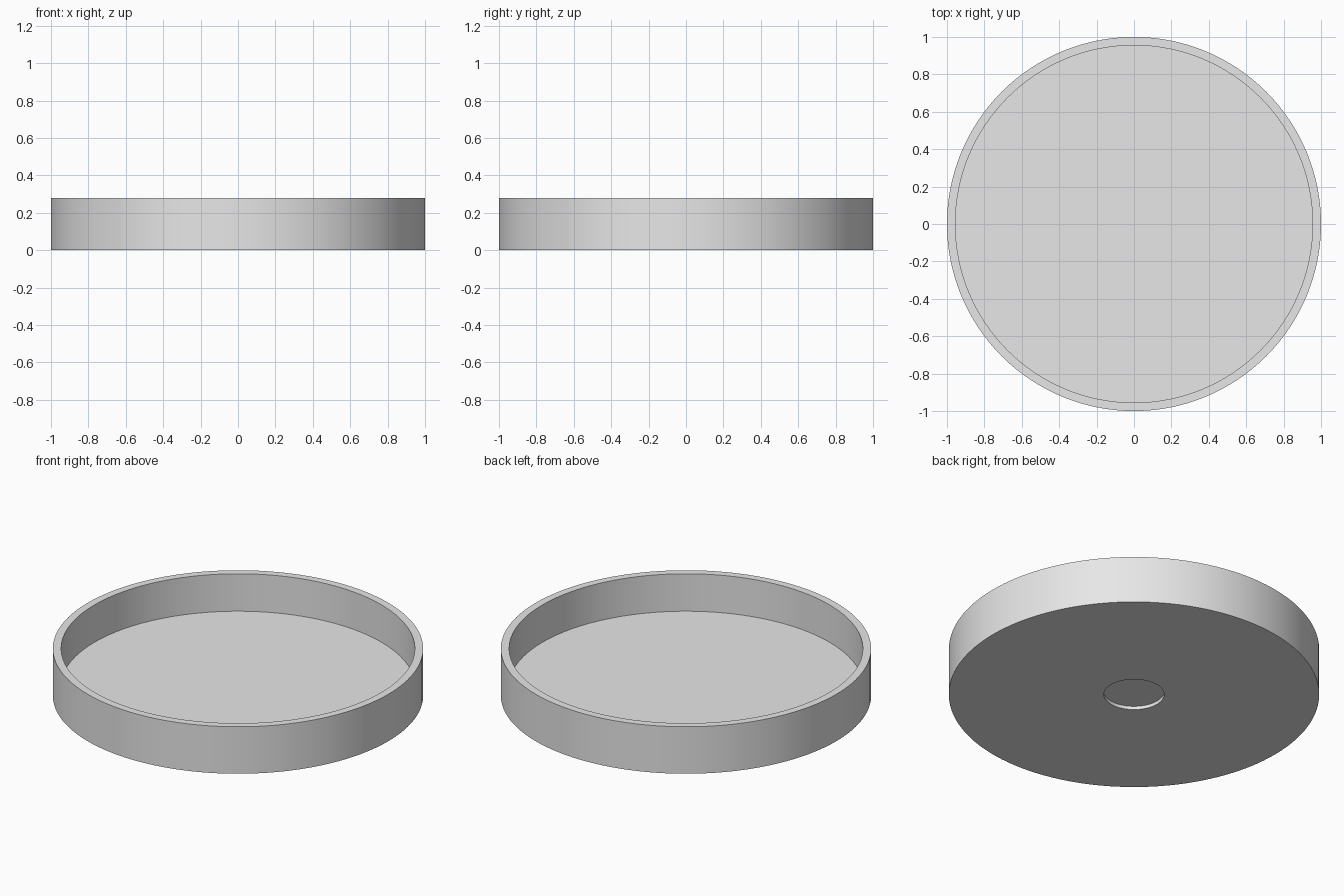
import bpy, bmesh, math

cube = bpy.data.objects.get("Cube")
if cube:
    bpy.data.objects.remove(cube, do_unlink=True)

SEGMENTS = 128
HEIGHT, FLOOR, RECESS = 0.28, 0.057, 0.02
OUTER, INNER, HOLE = 1.0, 0.955, 0.163

grey = bpy.data.materials.new("light grey")
grey.use_nodes = True
grey.diffuse_color = (0.8, 0.8, 0.8, 1)
grey.node_tree.nodes["Principled BSDF"].inputs["Base Color"].default_value = (0.8, 0.8, 0.8, 1)

# Cross-section from the recess ceiling, round the wall, to the dish floor
profile = [(HOLE, RECESS), (HOLE, 0), (OUTER, 0), (OUTER, HEIGHT),
           (INNER, HEIGHT), (INNER, FLOOR)]

bm = bmesh.new()
rings = []
for radius, z in profile:
    ring = []
    for i in range(SEGMENTS):
        a = math.tau * i / SEGMENTS
        ring.append(bm.verts.new((radius * math.cos(a), radius * math.sin(a), z)))
    rings.append(ring)

# Walls, rim and underside
for low, high in zip(rings, rings[1:]):
    for i in range(SEGMENTS):
        j = (i + 1) % SEGMENTS
        bm.faces.new((low[i], low[j], high[j], high[i]))

# Recess ceiling and dish floor
bm.faces.new(rings[0][::-1])
bm.faces.new(rings[-1])
bmesh.ops.recalc_face_normals(bm, faces=bm.faces[:])

mesh = bpy.data.meshes.new("round_tray")
bm.to_mesh(mesh)
bm.free()
mesh.materials.append(grey)
tray = bpy.data.objects.new("round_tray", mesh)
bpy.context.collection.objects.link(tray)

# Smooth curved walls with crisp edges
bpy.ops.object.select_all(action='DESELECT')
tray.select_set(True)
bpy.context.view_layer.objects.active = tray
bpy.ops.object.shade_smooth_by_angle(angle=math.radians(30))
